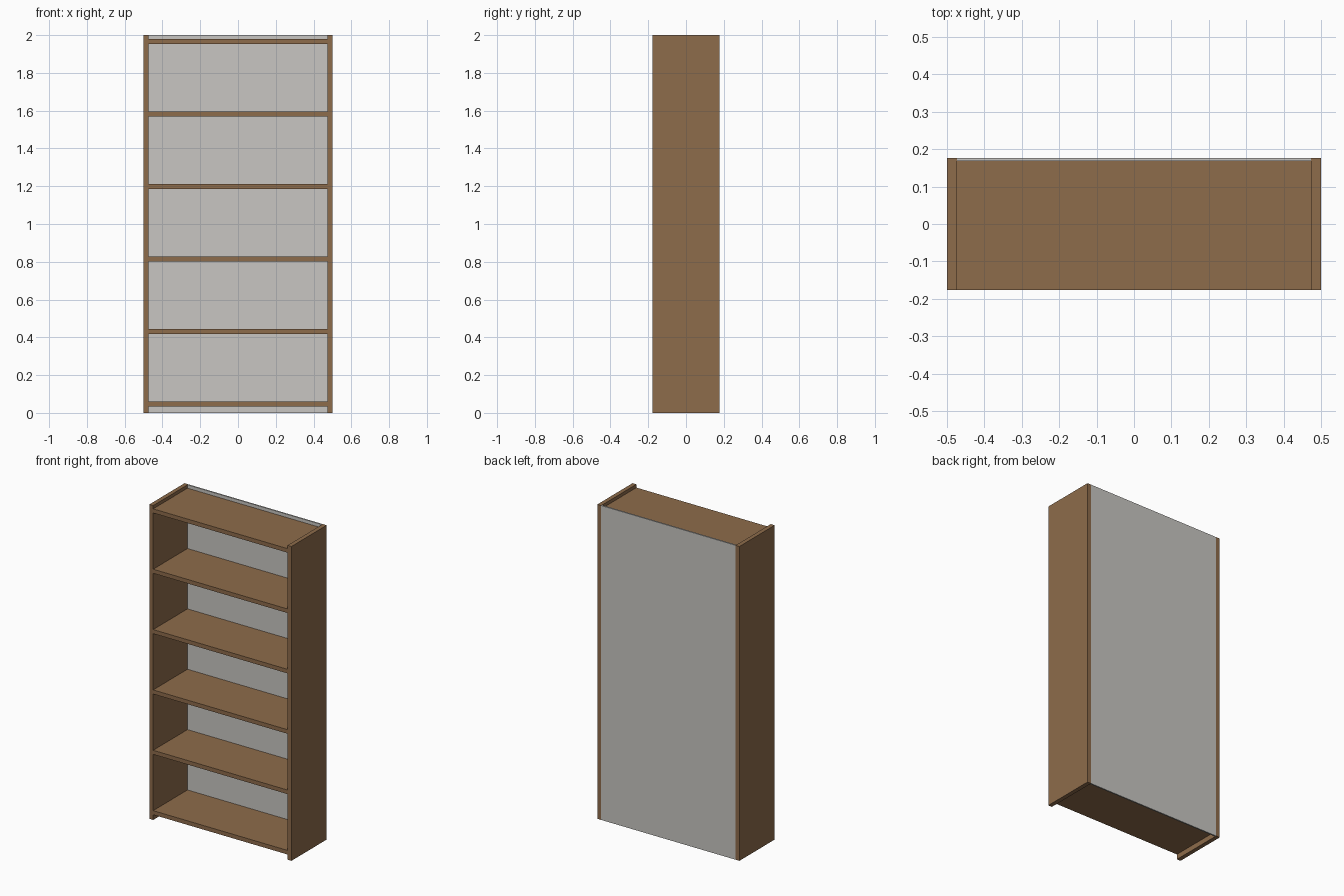
import bpy

cube = bpy.data.objects.get("Cube")
if cube:
    bpy.data.objects.remove(cube, do_unlink=True)


def make_material(name, rgb):
    mat = bpy.data.materials.new(name)
    mat.use_nodes = True
    mat.diffuse_color = (*rgb, 1)
    mat.node_tree.nodes["Principled BSDF"].inputs["Base Color"].default_value = (*rgb, 1)
    return mat


def make_box(name, low, high, mat):
    bpy.ops.mesh.primitive_cube_add(size=1)
    obj = bpy.context.object
    obj.name = name
    obj.data.name = name
    for v in obj.data.vertices:
        v.co = [a if c < 0 else b for c, a, b in zip(v.co, low, high)]
    obj.data.materials.append(mat)
    return obj


wood = make_material("brown wood", (0.27, 0.149, 0.07))
board = make_material("pale grey board", (0.578, 0.565, 0.539))

HALF_W, HALF_D, HEIGHT = 0.5, 0.177, 2.0
INNER = 0.473          # inside face of the side panels
BACK_Y = 0.168         # front face of the back panel
SHELF_T = 0.026
SHELVES = 6
FIRST_Z, LAST_Z = 0.046, 1.966

# Side panels
make_box("left_side", (INNER, -HALF_D, 0), (HALF_W, HALF_D, HEIGHT), wood)
make_box("right_side", (-HALF_W, -HALF_D, 0), (-INNER, HALF_D, HEIGHT), wood)

# Back panel
make_box("back_panel", (-INNER, BACK_Y, 0), (INNER, HALF_D, HEIGHT), board)

# Evenly spaced shelves, including the top and bottom boards
for i in range(SHELVES):
    z = FIRST_Z + (LAST_Z - FIRST_Z) * i / (SHELVES - 1)
    make_box(f"shelf_{i + 1}", (-INNER, -HALF_D, z - SHELF_T / 2),
             (INNER, BACK_Y, z + SHELF_T / 2), wood)
